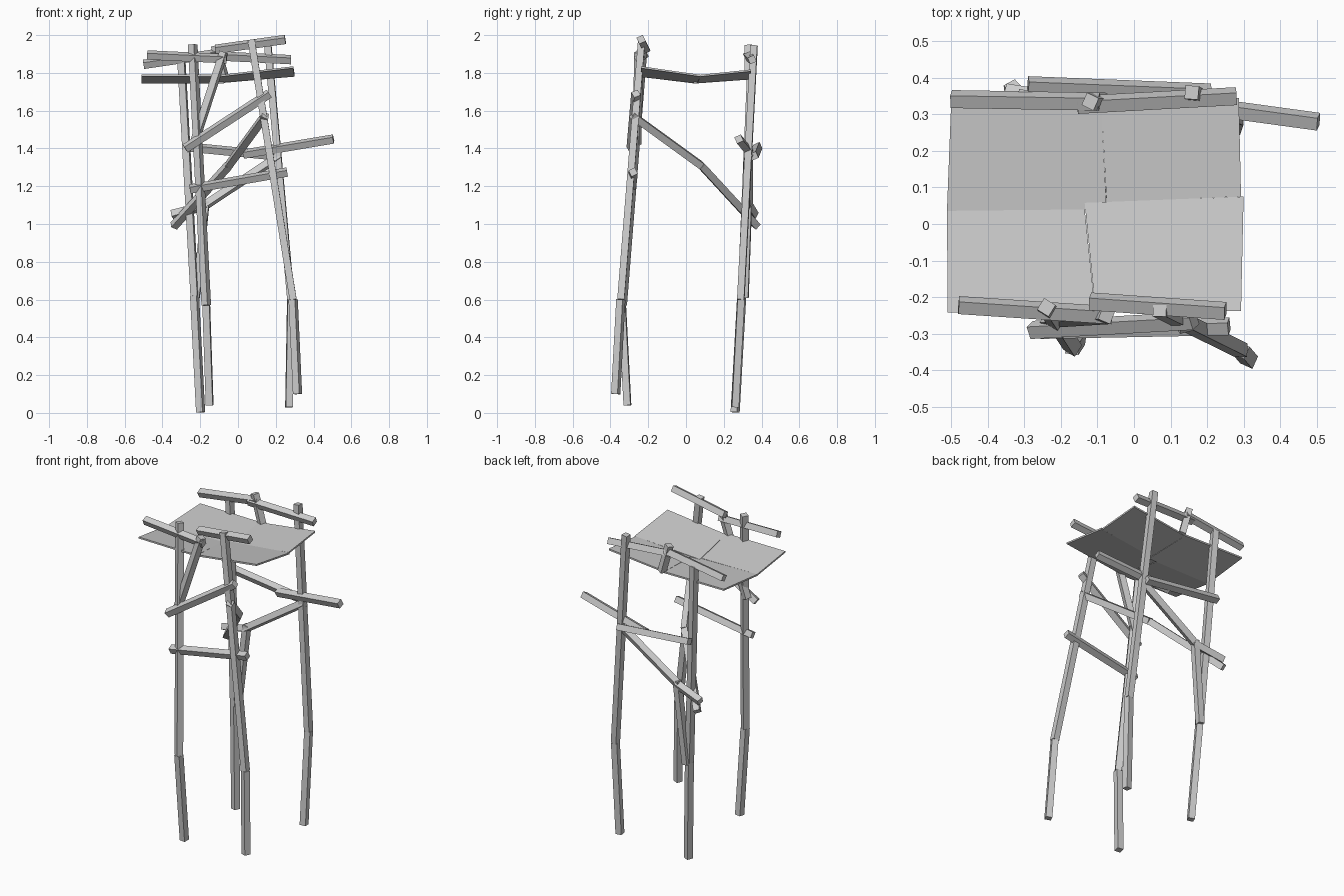
import bpy, bmesh, math
from mathutils import Vector, Matrix

if "Cube" in bpy.data.objects:
    bpy.data.objects.remove(bpy.data.objects["Cube"])


def beam(name, a, b, size=0.037, roll=25):
    """Square timber running from point a to point b."""
    a, b = Vector(a), Vector(b)
    d = b - a
    bm = bmesh.new()
    bmesh.ops.create_cube(bm, size=1)
    rot = d.to_track_quat('Z', 'Y').to_matrix().to_4x4()
    m = (Matrix.Translation((a + b) / 2) @ rot
         @ Matrix.Rotation(math.radians(roll), 4, 'Z')
         @ Matrix.Diagonal((size, size, d.length, 1)))
    bmesh.ops.transform(bm, matrix=m, verts=bm.verts)
    finish(name, bm)


def panel(name, corners, t=0.01):
    """Thin board from four top corners."""
    bm = bmesh.new()
    top = [bm.verts.new(c) for c in corners]
    low = [bm.verts.new((c[0], c[1], c[2] - t)) for c in corners]
    bm.faces.new(top)
    bm.faces.new(low[::-1])
    for i in range(4):
        j = (i + 1) % 4
        bm.faces.new((top[i], low[i], low[j], top[j]))
    bmesh.ops.recalc_face_normals(bm, faces=bm.faces)
    finish(name, bm)


def finish(name, bm):
    me = bpy.data.meshes.new(name)
    bm.to_mesh(me)
    bm.free()
    bpy.context.collection.objects.link(bpy.data.objects.new(name, me))


# Legs: foot, knee, top
legs = {
    "front_left_leg": [(-0.15, -0.31, 0.04), (-0.168, -0.338, 0.57), (-0.24, -0.228, 1.95)],
    "front_right_leg": [(0.315, -0.372, 0.1), (0.292, -0.345, 0.6), (0.07, -0.235, 1.975)],
    "back_left_leg": [(-0.198, 0.26, 0.003), (-0.23, 0.295, 0.62), (-0.30, 0.348, 1.87)],
    "back_right_leg": [(0.27, 0.26, 0.03), (0.28, 0.29, 0.6), (0.158, 0.36, 1.945)],
}
for name, (foot, knee, top) in legs.items():
    beam(name + "_lower", foot, knee)
    beam(name + "_upper", knee, top)

# Guard rails, front and back
beam("front_rail_left", (-0.48, -0.222, 1.895), (-0.06, -0.25, 1.875))
beam("front_rail_right", (-0.12, -0.212, 1.925), (0.25, -0.238, 1.977))
beam("back_rail_left", (-0.50, 0.342, 1.845), (-0.095, 0.335, 1.905))
beam("back_rail_right", (-0.155, 0.326, 1.892), (0.28, 0.35, 1.87))
beam("back_rail_post", (-0.12, 0.335, 1.945), (-0.07, 0.335, 1.77))

# Front bracing
beam("front_upper_brace", (-0.28, -0.29, 1.40), (0.165, -0.265, 1.69))
beam("front_lower_brace", (-0.255, -0.29, 1.185), (0.26, -0.28, 1.275))
beam("front_strut", (-0.075, -0.25, 1.91), (-0.235, -0.26, 1.42))

# Inner diagonal from front right leg to back left leg
beam("inner_diagonal_high", (0.145, -0.285, 1.575), (-0.05, 0.08, 1.31))
beam("inner_diagonal_low", (-0.05, 0.08, 1.31), (-0.34, 0.375, 0.99))

# Back bracing
beam("back_crossbar", (-0.29, 0.38, 1.41), (0.21, 0.36, 1.36))
beam("back_crossbar_overhang", (0.03, 0.345, 1.37), (0.505, 0.28, 1.45))
beam("back_brace", (0.22, 0.33, 1.36), (-0.18, 0.33, 1.095))
beam("back_brace_end", (-0.16, 0.33, 1.10), (-0.35, 0.36, 1.05))
beam("back_left_splint", (-0.17, 0.33, 1.12), (-0.222, 0.312, 0.61))

# Platform boards, folded into a shallow valley
panel("platform_front_left", [(-0.51, -0.242, 1.792), (-0.105, -0.25, 1.79),
                              (-0.135, 0.04, 1.755), (-0.512, 0.036, 1.755)])
panel("platform_front_right", [(-0.105, -0.24, 1.788), (0.293, -0.238, 1.835),
                               (0.30, 0.075, 1.79), (-0.135, 0.058, 1.755)])
panel("platform_back_left", [(-0.512, 0.036, 1.755), (-0.075, 0.04, 1.753),
                             (-0.09, 0.34, 1.775), (-0.50, 0.345, 1.778)])
panel("platform_back_right", [(-0.075, 0.06, 1.757), (0.293, 0.075, 1.79),
                              (0.287, 0.345, 1.818), (-0.09, 0.335, 1.775)])
